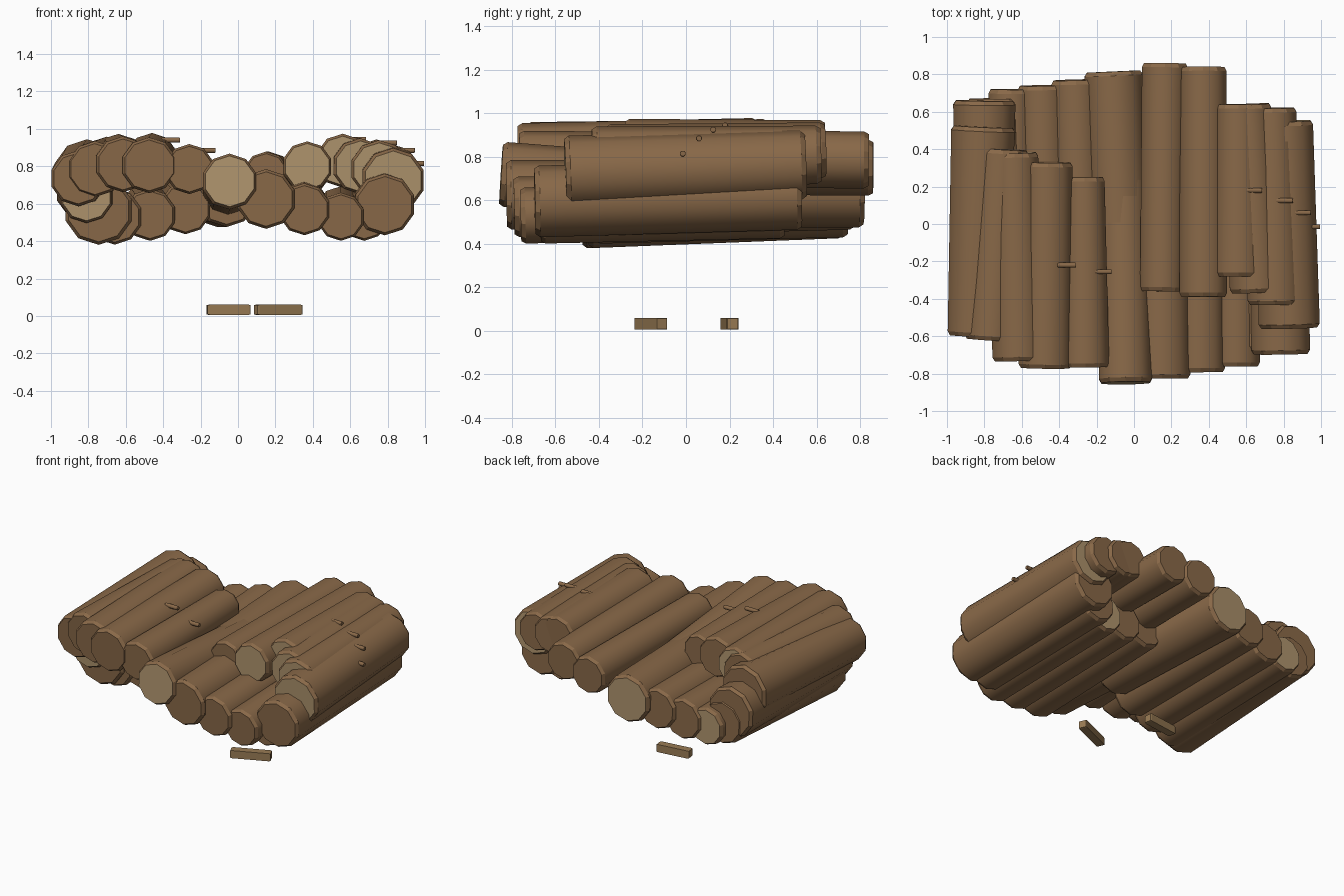
import bpy, bmesh, math
from mathutils import Vector

if "Cube" in bpy.data.objects:
    bpy.data.objects.remove(bpy.data.objects["Cube"])


def material(name, rgb):
    m = bpy.data.materials.new(name)
    m.diffuse_color = (*rgb, 1)
    m.use_nodes = True
    m.node_tree.nodes["Principled BSDF"].inputs["Base Color"].default_value = m.diffuse_color
    return m


BARK = material("bark", (0.25, 0.14, 0.065))
CUT = material("cut_wood", (0.42, 0.29, 0.15))
CHIP = material("chip_wood", (0.32, 0.20, 0.09))


def log(name, a, b, ra, rb, sides=10, rim=0.022, cut="", mat=BARK, smooth=True):
    """Tapered log from a to b with chamfered ends; cut lists pale ends (F/B)."""
    a, b = Vector(a), Vector(b)
    d = (b - a).normalized()
    u = d.cross(Vector((0, 0, 1))).normalized()
    v = u.cross(d)
    bm = bmesh.new()
    rings = []
    for c, r in ((a, ra * 0.91), (a + d * rim, ra), (b - d * rim, rb), (b, rb * 0.91)):
        ring = []
        for i in range(sides):
            t = 2 * math.pi * (i + 0.5) / sides
            ring.append(bm.verts.new(c + (u * math.cos(t) + v * math.sin(t)) * r))
        rings.append(ring)
    for k, (p, q) in enumerate(zip(rings, rings[1:])):
        for i in range(sides):
            j = (i + 1) % sides
            f = bm.faces.new((p[i], p[j], q[j], q[i]))
            f.smooth = smooth and k == 1
    front = bm.faces.new(rings[0][::-1])
    back = bm.faces.new(rings[-1])
    front.material_index = int("F" in cut)
    back.material_index = int("B" in cut)
    bmesh.ops.recalc_face_normals(bm, faces=bm.faces)
    # keep the end rims crisp while the bark shades smoothly
    for e in bm.edges:
        e.smooth = all(f.smooth for f in e.link_faces)
    me = bpy.data.meshes.new(name)
    bm.to_mesh(me)
    bm.free()
    me.materials.append(mat)
    me.materials.append(CUT)
    ob = bpy.data.objects.new(name, me)
    bpy.context.collection.objects.link(ob)


# each log: front x, y, back x, y, front z, back z, front radius, back radius, pale ends
upper_left = [
    (-.855, -.60, -.805, .52, .735, .765, .145, .175, ""),
    (-.765, -.62, -.70, .40, .785, .815, .145, .14, ""),
    (-.615, -.73, -.64, .38, .81, .84, .145, .13, "B"),
    (-.475, -.77, -.46, .33, .805, .84, .145, .135, ""),
    (-.26, -.765, -.265, .25, .785, .80, .13, .11, ""),
]
crossing_down = [
    (-.045, -.85, -.06, .25, .72, .65, .145, .13, "F"),
    (.15, -.825, .15, .30, .625, .64, .155, .14, ""),
    (.355, -.79, .35, .33, .57, .595, .135, .13, ""),
    (.55, -.76, .55, .38, .53, .56, .125, .13, "B"),
    (.675, -.67, .67, .45, .53, .56, .125, .13, ""),
    (.785, -.695, .765, .53, .595, .625, .16, .155, ""),
]
upper_right = [
    (.83, -.555, .805, .55, .725, .765, .167, .155, "FB"),
    (.755, -.43, .74, .62, .785, .81, .15, .13, "F"),
    (.655, -.365, .61, .64, .80, .83, .145, .125, "F"),
    (.56, -.28, .56, .64, .83, .84, .14, .125, "F"),
    (.37, -.39, .37, .84, .80, .785, .13, .127, "F"),
    (.15, -.36, .165, .86, .755, .75, .12, .125, ""),
]
crossing_back = [
    (-.06, -.29, -.11, .815, .635, .64, .155, .16, "B"),
    (-.28, -.38, -.31, .77, .575, .605, .135, .135, ""),
    (-.47, -.42, -.49, .74, .54, .57, .135, .135, ""),
    (-.66, -.45, -.655, .72, .53, .555, .145, .125, "B"),
    (-.745, -.48, -.75, .67, .565, .59, .18, .145, ""),
    (-.81, -.52, -.80, .66, .64, .67, .14, .17, "F"),
]
groups = {"upper_left_log": upper_left, "front_low_log": crossing_down,
          "upper_right_log": upper_right, "back_low_log": crossing_back}
GROW = 1.03
for name, rows in groups.items():
    for k, (xf, yf, xb, yb, zf, zb, rf, rb, cut) in enumerate(rows, 1):
        log(f"{name}_{k}", (xf, yf, zf), (xb, yb, zb), rf * GROW, rb * GROW, cut=cut)

# twig stubs poking out of the bark along x
twigs = [(-.36, -.22, .94), (-.17, -.255, .885), (.635, .18, .945),
         (.80, .125, .925), (.895, .06, .885), (.945, -.015, .815)]
for k, (x, y, z) in enumerate(twigs, 1):
    log(f"twig_stub_{k}", (x - .05, y, z), (x + .05, y, z), .014, .014, 8, .004)

# two loose square wood chips on the ground
log("ground_chip_1", (.095, -.215, .033), (.335, -.11, .033), .038, .038, 4, .01,
    mat=CHIP, smooth=False)
log("ground_chip_2", (-.165, .185, .033), (.065, .215, .033), .038, .038, 4, .01,
    mat=CHIP, smooth=False)
